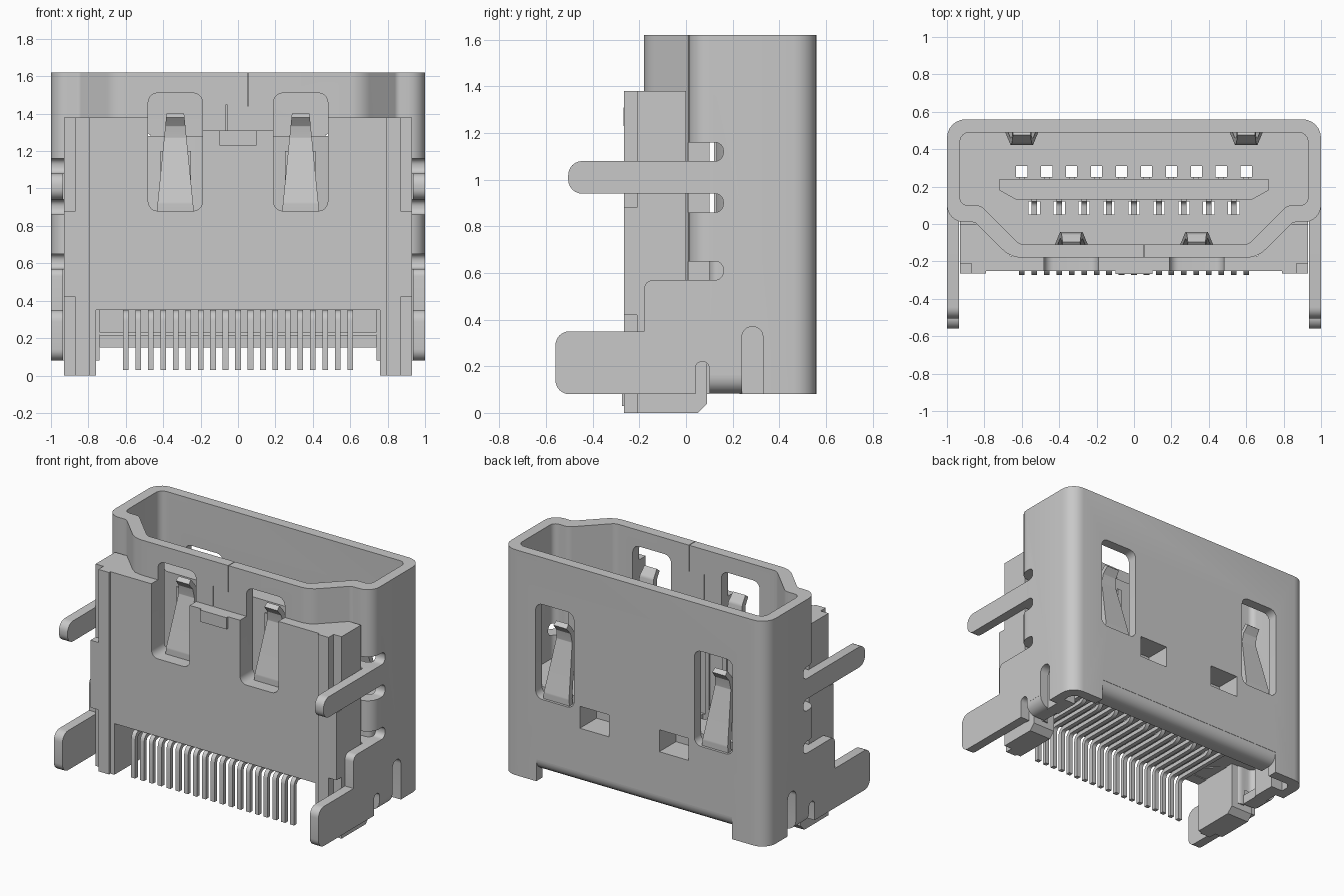
import bpy, bmesh, math
from mathutils import Vector

if "Cube" in bpy.data.objects:
    bpy.data.objects.remove(bpy.data.objects["Cube"], do_unlink=True)

metal = bpy.data.materials.new("plain grey")
metal.use_nodes = True
GREY = (0.58, 0.58, 0.58, 1)
metal.diffuse_color = GREY
metal.node_tree.nodes["Principled BSDF"].inputs["Base Color"].default_value = GREY


def rounded(points, closed=True, steps=6):
    """Round corners of a 2D outline; each point is (a, b) or (a, b, radius)."""
    out, n = [], len(points)
    for i, p in enumerate(points):
        c = Vector(p[:2])
        if len(p) < 3 or (not closed and i in (0, n - 1)):
            out.append(c)
            continue
        u = (Vector(points[i - 1][:2]) - c).normalized()
        v = (Vector(points[(i + 1) % n][:2]) - c).normalized()
        half = u.angle(v) / 2
        centre = c + (u + v).normalized() * p[2] / math.sin(half)
        start = (c + u * p[2] / math.tan(half) - centre).normalized()
        end = (c + v * p[2] / math.tan(half) - centre).normalized()
        out += [centre + start.slerp(end, k / steps).normalized() * p[2]
                for k in range(steps + 1)]
    return out


def ribbon(points, thickness):
    """Thicken an open 2D path into a closed outline."""
    path = rounded(points, closed=False, steps=4)
    left, right = [], []
    for i, p in enumerate(path):
        before = (p - path[i - 1]).normalized() if i else None
        after = (path[i + 1] - p).normalized() if i < len(path) - 1 else None
        d = ((before or after) + (after or before)).normalized()
        normal = Vector((-d.y, d.x))
        cos = d.dot(after or before)
        left.append(p + normal * thickness / 2 / cos)
        right.append(p - normal * thickness / 2 / cos)
    return left + right[::-1]


def prism(name, outline, axis, lo, hi):
    """Extrude a 2D outline along an axis."""
    place = {"x": lambda a, b, t: (t, a, b), "y": lambda a, b, t: (a, t, b),
             "z": lambda a, b, t: (a, b, t)}[axis]
    bm = bmesh.new()
    rings = [[bm.verts.new(place(p[0], p[1], t)) for p in outline] for t in (lo, hi)]
    bm.faces.new(rings[0])
    bm.faces.new(rings[1])
    n = len(outline)
    for i in range(n):
        j = (i + 1) % n
        bm.faces.new((rings[0][i], rings[0][j], rings[1][j], rings[1][i]))
    bmesh.ops.recalc_face_normals(bm, faces=bm.faces)
    mesh = bpy.data.meshes.new(name)
    bm.to_mesh(mesh)
    bm.free()
    mesh.materials.append(metal)
    ob = bpy.data.objects.new(name, mesh)
    bpy.context.collection.objects.link(ob)
    return ob


def rect(a0, a1, b0, b1, r=0):
    pts = [(a0, b0), (a1, b0), (a1, b1), (a0, b1)]
    return rounded([(*p, r) for p in pts]) if r else pts


def box(name, x0, x1, y0, y1, z0, z1):
    return prism(name, rect(x0, x1, y0, y1), "z", z0, z1)


def cut(ob, cutters):
    bpy.context.view_layer.objects.active = ob
    for c in cutters:
        c.hide_render = True
        m = ob.modifiers.new("cut", "BOOLEAN")
        m.operation, m.solver, m.object = "DIFFERENCE", "EXACT", c
        bpy.ops.object.modifier_apply(modifier=m.name)


def mirrored(half):
    return half + [(-p[0], *p[1:]) for p in reversed(half)]


def span(s, a, b):
    return (a, b) if s > 0 else (-b, -a)


# Outer shell: keyed tube with a hollow inside
inner = rounded(mirrored([(.93, .49, .05), (.93, .10, .04), (.82, .10, .06), (.61, -.11, .06)]))
outer = rounded(mirrored([(1, .56, .1), (1, .01, .09), (.85, .01, .04), (.66, -.18, .15)]))
shell = prism("outer_shell", outer, "z", .08, 1.62)
hollow = prism("hollow_cutter", inner, "z", -.5, 2)
front_windows = [prism("front_window_cutter", rect(x - .145, x + .145, .88, 1.51, .05), "y", -.4, -.08)
                 for x in (-.335, .335)]
back_windows = [prism("back_window_cutter", rect(x - .145, x + .145, .65, 1.30, .05), "y", .46, .7)
                for x in (-.6, .6)]
latch_holes = [prism("latch_cutter", rect(x - .11, x + .11, .53, .68), "y", .38, .7)
               for x in (-.3, .3)]
side_cuts, slits = [], []
for s in (-1, 1):
    lo, hi = span(s, .86, 1.2)
    for z in (.57, .86, 1.08):
        slot = rounded([(-.06, z), (.16, z, .035), (.16, z + .08, .035), (-.06, z + .08)])
        side_cuts.append(prism("slot_cutter", slot, "x", lo, hi))
    side_cuts.append(prism("arch_cutter", rect(.24, .33, -.2, .37, .044), "x", lo, hi))
    side_cuts.append(box("edge_cutter", lo, hi, .1, .24, -.2, .16))
    slits.append(prism("slit_cutter", rect(.04, .10, -.2, .22, .029), "x", lo, hi))
trims = [box("front_trim", -.76, .76, -.4, .05, -.2, .355),
         box("back_trim", -.74, .74, .4, .7, -.2, .23),
         box("seam_upper", .052, .056, -.3, 0, 1.44, 1.8),
         box("seam_lower", -.064, -.060, -.3, 0, 1.2, 1.45)]
cut(shell, [hollow] + front_windows + back_windows + latch_holes + side_cuts + slits + trims)

# Folded lower edge of the back wall
fold = ribbon([(.525, .24), (.525, .183, .04), (.42, .183)], .066)
prism("back_fold", fold, "x", -.74, .74)

# Insulating block inside, pierced for the contacts
block = prism("insulator", inner, "z", .36, .70)
PITCH = .0667
wells = []
for i in range(-9, 10):
    y0, y1 = (.25, .31) if i % 2 else (.05, .12)
    wells.append(box("well_cutter", i * PITCH - .03, i * PITCH + .03, y0, y1, .1, 1))
cut(block, wells + latch_holes)
box("insulator_step", -.74, .74, .33, .5, .23, .37)
prism("tongue", mirrored([(.72, .24), (.72, .18), (.63, .13)]), "z", .68, 1.28)

# Contacts: along the tongue, forward under the block, then down
for i in range(-9, 10):
    y = .237 if i % 2 else .133
    path = [(y, 1.2), (y, .335, .04), (-.26, .335, .04), (-.26, .03)]
    prism("contact_pin", ribbon(path, .028), "x", i * PITCH - .015, i * PITCH + .015)

# Front cover plate with open slots
plate = box("front_plate", -.87, .87, -.25, -.17, 0, 1.38)
cut(plate, front_windows + [
    box("slot_opening", s * .335 - .145, s * .335 + .145, -.4, 0, 1.3, 1.6) for s in (-1, 1)] + [
    box("middle_trim", -.19, .19, -.4, 0, 1.31, 1.6),
    box("pin_opening", -.76, .76, -.4, 0, -.2, .35)])
box("front_tab", -.1, .1, -.268, -.24, 1.23, 1.31)

# Spring fingers, bent into the shell and out again
def finger(name, x, wall, inward, z):
    path = [(wall, z), (wall, z + .05, .03), (wall + inward * .085, z + .40, .03),
            (wall + inward * .075, z + .47, .02), (wall + inward * .035, z + .52)]
    ob = prism(name, ribbon(path, .035), "x", -1, 1)
    for v in ob.data.vertices:
        v.co.x = x + v.co.x * (.1 - .1 * (v.co.z - z))


for x in (-.335, .335):
    finger("front_spring", x, -.145, 1, .87)
for x in (-.6, .6):
    finger("back_spring", x, .525, -1, .64)

# Parts on both sides
for s in (-1, 1):
    side = "left" if s > 0 else "right"
    col, edge, wing = span(s, .79, .87), span(s, .87, .93), span(s, .935, 1)
    box(side + "_column", *col, -.265, -.17, 0, 1.38)
    box(side + "_corner_pad", *edge, -.265, -.21, .42, .88)
    wedge = [(.93, 0), (.93, -.21), (.66, -.21), (.66, -.17), (.84, 0)]
    prism(side + "_wedge", [(s * a, b) for a, b in wedge], "z", .355, 1.38)
    foot = [(-.21, 0), (.05, 0), (.09, .04), (.09, .36), (-.21, .36)]
    prism(side + "_foot", foot, "x", *span(s, .76, .93))
    # Inner post behind the arch, and the folded edge beside it
    box(side + "_post", *span(s, .84, .935), .23, .40, .08, .40)
    lip = ribbon([(.967, .18), (.967, .115, .04), (.85, .115)], .065)
    prism(side + "_fold", [(s * p.x, p.y) for p in lip], "y", .1, .24)
    pin = [(.2, .94), (.2, 1.08), (-.505, 1.08, .06), (-.505, .94, .06)]
    prism(side + "_upper_leg", rounded(pin), "x", *wing)
    leg = [(.12, .57), (-.18, .57, .04), (-.18, .35), (-.56, .35, .06),
           (-.56, .08, .06), (.05, .08), (.05, .16), (.12, .16)]
    flange = prism(side + "_lower_leg", rounded(leg), "x", *wing)
    cut(flange, slits)

# Remove cutters, smooth the rounded areas
for ob in list(bpy.context.scene.objects):
    if ob.type != "MESH" or ob.data.materials[:1] != [metal]:
        continue
    if ob.hide_render:
        bpy.data.objects.remove(ob, do_unlink=True)
        continue
    bpy.ops.object.select_all(action="DESELECT")
    ob.select_set(True)
    bpy.context.view_layer.objects.active = ob
    bpy.ops.object.shade_smooth_by_angle(angle=math.radians(30))
